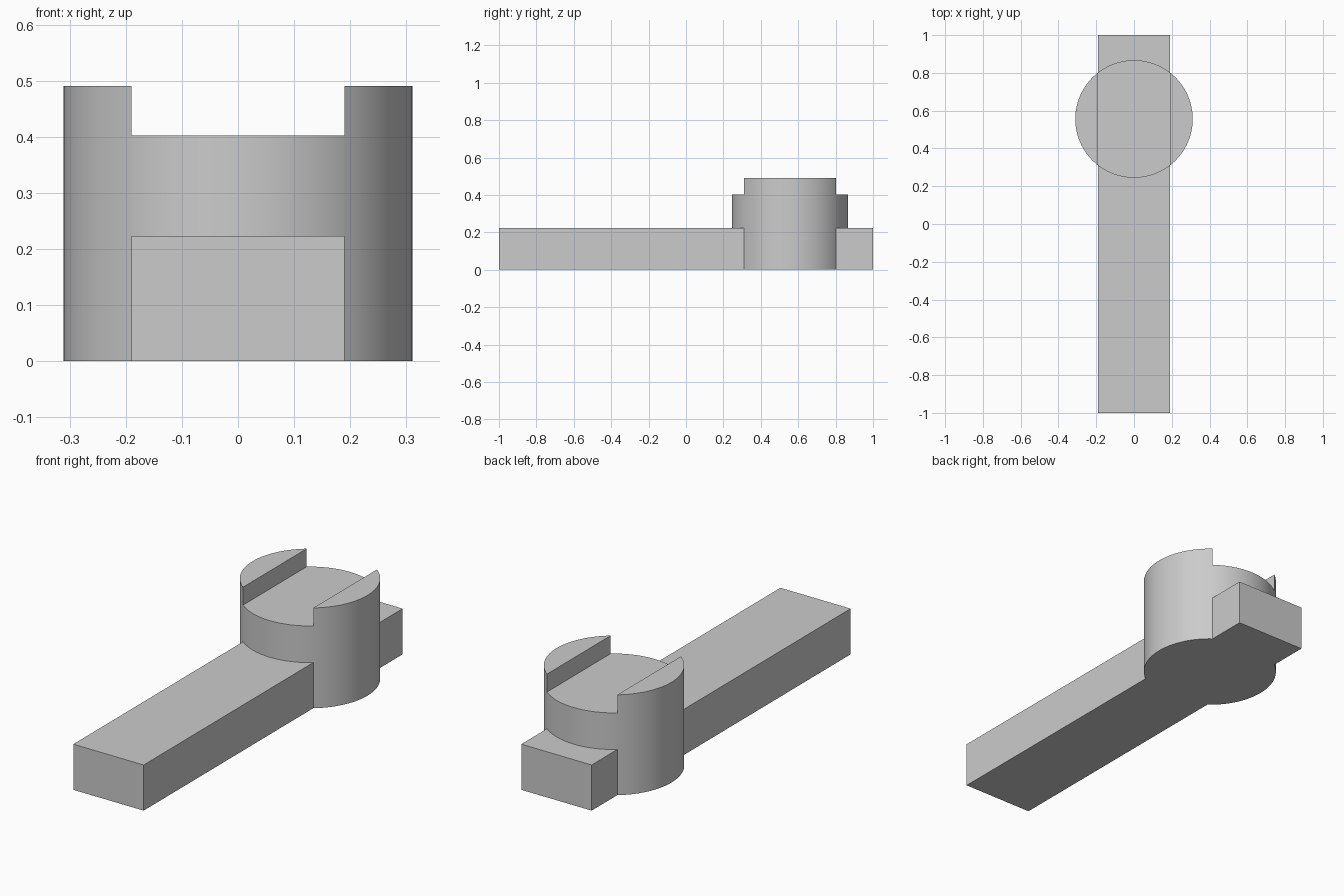
import bpy
import bmesh
import math
from mathutils import Matrix, Vector

default = bpy.data.objects.get("Cube")
if default:
    bpy.data.objects.remove(default, do_unlink=True)

HALF_WIDTH = 0.19            # bar and slot share this width
BAR_TOP, SLOT_FLOOR, POST_TOP = 0.223, 0.402, 0.49
POST_Y, POST_RADIUS = 0.556, 0.311

grey = bpy.data.materials.new("plain grey")
grey.use_nodes = True
colour = (0.6, 0.6, 0.6, 1)
grey.diffuse_color = colour
grey.node_tree.nodes["Principled BSDF"].inputs["Base Color"].default_value = colour


def add_object(name, bm):
    mesh = bpy.data.meshes.new(name)
    bm.to_mesh(mesh)
    bm.free()
    mesh.materials.append(grey)
    obj = bpy.data.objects.new(name, mesh)
    bpy.context.collection.objects.link(obj)
    return obj


def box(name, low, high):
    low, high = Vector(low), Vector(high)
    bm = bmesh.new()
    place = Matrix.Translation((low + high) / 2) @ Matrix.Diagonal((*(high - low), 1))
    bmesh.ops.create_cube(bm, size=1, matrix=place)
    return add_object(name, bm)


def combine(target, other, operation):
    mod = target.modifiers.new(operation.lower(), 'BOOLEAN')
    mod.operation, mod.solver, mod.object = operation, 'EXACT', other
    bpy.context.view_layer.objects.active = target
    bpy.ops.object.modifier_apply(modifier=mod.name)
    bpy.data.objects.remove(other, do_unlink=True)


# Round post
bm = bmesh.new()
bmesh.ops.create_cone(bm, cap_ends=True, segments=96, radius1=POST_RADIUS,
                      radius2=POST_RADIUS, depth=POST_TOP,
                      matrix=Matrix.Translation((0, POST_Y, POST_TOP / 2)))
post = add_object("slotted_post_on_bar", bm)

# Slot through the top of the post, running front to back
slot = box("slot_cutter", (-HALF_WIDTH, 0, SLOT_FLOOR), (HALF_WIDTH, 1.2, 0.7))
slot.hide_render = True
combine(post, slot, 'DIFFERENCE')

# Long bar fused with the post
bar = box("bar", (-HALF_WIDTH, -1, 0), (HALF_WIDTH, 1, BAR_TOP))
combine(post, bar, 'UNION')

# Smooth round wall, sharp edges
bpy.ops.object.select_all(action='DESELECT')
post.select_set(True)
bpy.context.view_layer.objects.active = post
bpy.ops.object.shade_smooth_by_angle(angle=math.radians(30))
